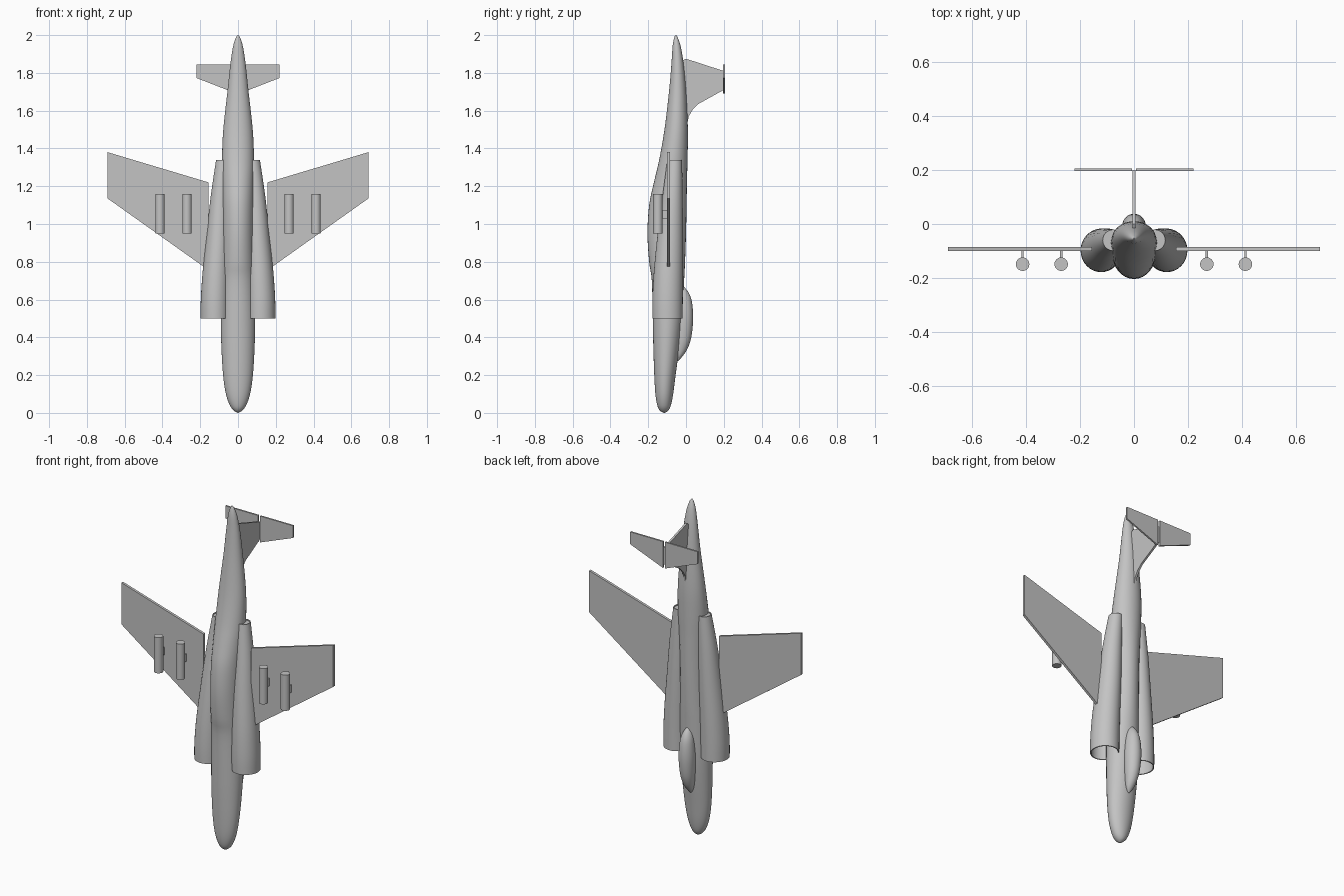
import bpy, bmesh, math
from mathutils import Vector

if "Cube" in bpy.data.objects:
    bpy.data.objects.remove(bpy.data.objects["Cube"])

grey = bpy.data.materials.new("light grey")
grey.diffuse_color = (0.55, 0.55, 0.55, 1)
grey.use_nodes = True
grey.node_tree.nodes["Principled BSDF"].inputs["Base Color"].default_value = grey.diffuse_color


def finish(name, bm, smooth=False):
    bmesh.ops.remove_doubles(bm, verts=bm.verts, dist=1e-5)
    bmesh.ops.recalc_face_normals(bm, faces=bm.faces)
    mesh = bpy.data.meshes.new(name)
    bm.to_mesh(mesh)
    bm.free()
    mesh.materials.append(grey)
    ob = bpy.data.objects.new(name, mesh)
    bpy.context.collection.objects.link(ob)
    if smooth:
        bpy.ops.object.select_all(action='DESELECT')
        ob.select_set(True)
        bpy.context.view_layer.objects.active = ob
        bpy.ops.object.shade_smooth_by_angle(angle=math.radians(40))
    return ob


def refine(rows, steps=4):
    """Smoothly interpolate loft stations."""
    out = []
    for i in range(len(rows) - 1):
        p = [rows[max(0, min(len(rows) - 1, i + k))] for k in (-1, 0, 1, 2)]
        for s in range(steps):
            t = s / steps
            out.append([0.5 * (2 * b + (c - a) * t + (2 * a - 5 * b + 4 * c - d) * t * t
                               + (3 * b - a - 3 * c + d) * t ** 3)
                        for a, b, c, d in zip(*p)])
    return out + [list(rows[-1])]


def loft(name, rows, n=32, caps=True, closed=False):
    """Rows are (z, centre x, low y, high y, half width)."""
    bm = bmesh.new()
    rings = []
    for z, cx, y0, y1, w in rows:
        cy, ry = (y0 + y1) / 2, (y1 - y0) / 2
        rings.append([bm.verts.new((cx + w * math.cos(2 * math.pi * i / n),
                                    cy + ry * math.sin(2 * math.pi * i / n), z))
                      for i in range(n)])
    pairs = list(zip(rings, rings[1:]))
    if closed:
        pairs.append((rings[-1], rings[0]))
    for a, b in pairs:
        for i in range(n):
            j = (i + 1) % n
            bm.faces.new((a[i], a[j], b[j], b[i]))
    if caps:
        bm.faces.new(rings[0])
        bm.faces.new(rings[-1])
    return finish(name, bm, True)


def plate(name, pts, offset):
    """Extrude a flat outline along the given vector."""
    bm = bmesh.new()
    face = bm.faces.new([bm.verts.new(p) for p in pts])
    ext = bmesh.ops.extrude_face_region(bm, geom=[face])
    bmesh.ops.translate(bm, vec=Vector(offset),
                        verts=[v for v in ext['geom'] if isinstance(v, bmesh.types.BMVert)])
    return finish(name, bm)


# Fuselage, nose down, with a deeper belly amidships
loft("fuselage", refine([
    (0.0, 0, -0.118, -0.114, 0.002), (0.012, 0, -0.138, -0.094, 0.022),
    (0.04, 0, -0.152, -0.08, 0.043), (0.1, 0, -0.162, -0.068, 0.064),
    (0.2, 0, -0.168, -0.055, 0.079), (0.35, 0, -0.173, -0.035, 0.088),
    (0.5, 0, -0.176, -0.02, 0.091), (0.7, 0, -0.181, -0.01, 0.088),
    (0.8, 0, -0.195, -0.005, 0.085), (0.95, 0, -0.204, 0.0, 0.083),
    (1.1, 0, -0.195, 0.003, 0.083), (1.22, 0, -0.17, 0.005, 0.084),
    (1.34, 0, -0.142, 0.008, 0.085), (1.5, 0, -0.114, 0.01, 0.078),
    (1.7, 0, -0.09, 0.001, 0.056), (1.85, 0, -0.077, -0.013, 0.04),
    (1.94, 0, -0.071, -0.028, 0.026), (1.985, 0, -0.063, -0.043, 0.012),
    (2.0, 0, -0.056, -0.052, 0.002)]))

# Cockpit canopy
loft("canopy", refine([
    (0.275, 0, -0.05, -0.042, 0.004), (0.3, 0, -0.055, -0.018, 0.02),
    (0.34, 0, -0.06, 0.008, 0.031), (0.4, 0, -0.06, 0.028, 0.04),
    (0.5, 0, -0.06, 0.038, 0.045), (0.59, 0, -0.055, 0.031, 0.038),
    (0.64, 0, -0.05, 0.012, 0.025), (0.67, 0, -0.03, -0.014, 0.006)]), n=24)

# Tail fin with a curved leading-edge fillet
plate("tail_fin", [(-0.006, y, z) for y, z in (
    (-0.03, 1.86), (0.0, 1.875), (0.2, 1.81), (0.2, 1.71), (0.065, 1.635),
    (0.035, 1.605), (0.015, 1.57), (0.005, 1.52), (-0.03, 1.52))], (0.012, 0, 0))

for s, side in ((-1, "left"), (1, "right")):
    # Engine nacelle: open tube with a wide intake below
    outer = refine([
        (0.5, 0.122, -0.178, -0.018, 0.076), (0.6, 0.121, -0.178, -0.017, 0.076),
        (0.75, 0.115, -0.17, -0.016, 0.072), (0.95, 0.103, -0.15, -0.016, 0.063),
        (1.15, 0.092, -0.124, -0.018, 0.052), (1.34, 0.078, -0.099, -0.021, 0.038)])
    inner = [(z, x, a + 0.006, b - 0.006, w - 0.006) for z, x, a, b, w in outer]
    loft(side + "_nacelle", [(r[0], s * r[1], *r[2:]) for r in outer + inner[::-1]],
         caps=False, closed=True)
    # Exhaust closing disc inside the tail of the nacelle
    loft(side + "_exhaust", [(z, s * 0.078, -0.095, -0.025, 0.034) for z in (1.325, 1.335)])

    # Swept wing
    plate(side + "_wing", [(s * x, -0.1, z) for x, z in (
        (0.155, 1.22), (0.69, 1.38), (0.69, 1.135), (0.155, 0.755))], (0, 0.015, 0))

    # Tailplane half
    plate(side + "_tailplane", [(s * x, 0.196, z) for x, z in (
        (0.007, 1.845), (0.22, 1.845), (0.22, 1.773), (0.007, 1.69))], (0, 0.01, 0))

    # Underwing stores on short pylons
    for k, x in (("inner", 0.27), ("outer", 0.413)):
        loft(f"{side}_{k}_store", [(z, s * x, -0.174, -0.124, 0.025) for z in (0.95, 1.16)], n=24)
        plate(f"{side}_{k}_pylon", [(s * x - 0.004, y, z) for y, z in (
            (-0.13, 1.03), (-0.09, 1.03), (-0.09, 1.075), (-0.13, 1.075))], (0.008, 0, 0))
